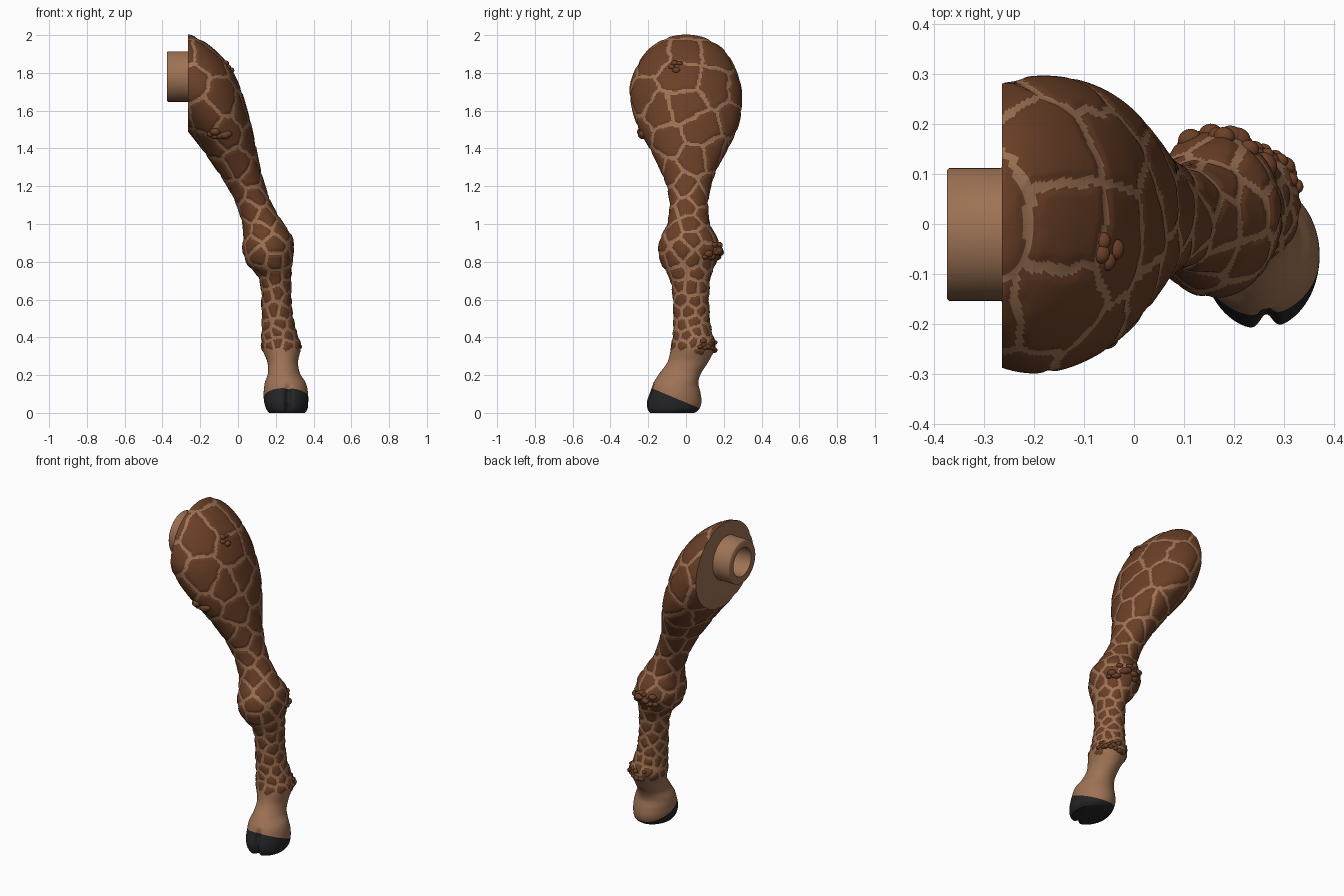
import bpy, bmesh, math, random
from mathutils import Vector, Matrix, noise, kdtree

if "Cube" in bpy.data.objects:
    bpy.data.objects.remove(bpy.data.objects["Cube"])

random.seed(4)
SEG = 176
CUT_X = -0.265


def material(name, rgb):
    m = bpy.data.materials.new(name)
    m.diffuse_color = (*rgb, 1)
    m.use_nodes = True
    m.node_tree.nodes["Principled BSDF"].inputs["Base Color"].default_value = m.diffuse_color
    return m


TAN = material("tan_hide", (0.34, 0.17, 0.09))
PATCH = material("brown_patch", (0.145, 0.05, 0.02))
HOOF = material("black_hoof", (0.018, 0.018, 0.02))


def finish(bm, name, mats, angle=40):
    me = bpy.data.meshes.new(name)
    bm.to_mesh(me)
    bm.free()
    ob = bpy.data.objects.new(name, me)
    bpy.context.collection.objects.link(ob)
    for m in mats:
        me.materials.append(m)
    bpy.ops.object.select_all(action='DESELECT')
    ob.select_set(True)
    bpy.context.view_layer.objects.active = ob
    bpy.ops.object.shade_smooth_by_angle(angle=math.radians(angle))
    return ob


# Leg outline: height, left x, right x, front y, back y
OUTLINE = [
    (0.00, 0.165, 0.355, -0.195, 0.045),
    (0.02, 0.150, 0.368, -0.208, 0.070),
    (0.06, 0.138, 0.372, -0.210, 0.082),
    (0.11, 0.136, 0.370, -0.192, 0.076),
    (0.16, 0.142, 0.358, -0.172, 0.065),
    (0.21, 0.158, 0.328, -0.140, 0.080),
    (0.27, 0.155, 0.318, -0.098, 0.118),
    (0.35, 0.125, 0.332, -0.078, 0.155),
    (0.42, 0.127, 0.312, -0.068, 0.138),
    (0.52, 0.127, 0.288, -0.065, 0.123),
    (0.64, 0.125, 0.280, -0.070, 0.121),
    (0.72, 0.108, 0.281, -0.088, 0.130),
    (0.79, 0.050, 0.285, -0.128, 0.155),
    (0.86, 0.027, 0.293, -0.145, 0.182),
    (0.93, 0.030, 0.285, -0.130, 0.160),
    (1.00, 0.025, 0.240, -0.098, 0.125),
    (1.10, -0.005, 0.180, -0.085, 0.114),
    (1.20, -0.055, 0.142, -0.100, 0.130),
    (1.30, -0.120, 0.115, -0.140, 0.166),
    (1.40, -0.190, 0.094, -0.190, 0.220),
    (1.50, -0.268, 0.073, -0.245, 0.268),
    (1.60, -0.345, 0.047, -0.280, 0.290),
    (1.72, -0.420, 0.010, -0.295, 0.290),
    (1.83, -0.440, -0.045, -0.260, 0.255),
    (1.91, -0.400, -0.115, -0.207, 0.207),
    (1.96, -0.360, -0.178, -0.145, 0.145),
    (1.99, -0.305, -0.232, -0.075, 0.075),
    (2.00, -0.268, -0.262, -0.003, 0.003)]


def smooth_rows(rows):
    """Catmull-Rom interpolation of the outline rows."""
    out = []
    for i in range(len(rows) - 1):
        q = [rows[min(max(i + k, 0), len(rows) - 1)] for k in (-1, 0, 1, 2)]
        n = max(3, round((q[2][0] - q[1][0]) / 0.006))
        for s in range(n):
            t = s / n
            out.append([0.5 * (2 * b + (c - a) * t + (2 * a - 5 * b + 4 * c - d) * t * t
                               + (3 * b - a - 3 * c + d) * t ** 3) for a, b, c, d in zip(*q)])
    return out + [list(rows[-1])]


RINGS = smooth_rows(OUTLINE)


def ring_point(row, th):
    z, l, r, f, b = row
    p = Vector(((l + r) / 2 + (r - l) / 2 * math.cos(th), (f + b) / 2 + (b - f) / 2 * math.sin(th), z))
    if z < 0.16 and math.sin(th) < 0:      # cleft between the toes
        p.y += 0.03 * math.exp(-((p.x - 0.265) / 0.017) ** 2) * min(1, (0.16 - z) / 0.06)
    return p


def surface(th, z):
    return ring_point(min(RINGS, key=lambda r: abs(r[0] - z)), th)


# Spotted leg
bm = bmesh.new()
loops = [[bm.verts.new(ring_point(r, 2 * math.pi * k / SEG)) for k in range(SEG)] for r in RINGS]
for a, b in zip(loops, loops[1:]):
    for k in range(SEG):
        j = (k + 1) % SEG
        bm.faces.new((a[k], a[j], b[j], b[k]))
bm.faces.new(loops[0][::-1])
bm.faces.new(loops[-1])


def spacing(z):
    table = [(0.2, 0.046), (0.45, 0.05), (0.72, 0.06), (0.9, 0.08), (1.25, 0.09), (1.55, 0.145), (2.1, 0.15)]
    for (z0, s0), (z1, s1) in zip(table, table[1:]):
        if z <= z1:
            return s0 + (s1 - s0) * max(0, (z - z0) / (z1 - z0))
    return table[-1][1]


# Scatter patch centres over the hide
seeds = []
for _ in range(5000):
    p = ring_point(random.choice(RINGS), random.uniform(0, 2 * math.pi))
    if p.z > 0.25 and p.x > CUT_X - 0.08 and all((p - q).length > spacing(p.z) for q in seeds):
        seeds.append(p)
tree = kdtree.KDTree(len(seeds))
for i, p in enumerate(seeds):
    tree.insert(p, i)
tree.balance()


def patch_depth(p):
    """Distance inside the nearest patch, negative in the gaps."""
    if p.z < 0.27:
        return -1
    s = spacing(p.z)
    q = p + noise.noise_vector(p * 22) * s * 0.08
    (a, _, d1), (b, _, d2) = tree.find_n(q, 2)
    if a.z < 0.325:
        return -1
    edge = (d2 * d2 - d1 * d1) / (2 * (a - b).length) - (0.0075 + 0.015 * s)
    return min(edge, (0.95 if p.z > 1 else 0.75) * s - d1)


# Raise the patches slightly
bm.normal_update()
moves = [(v, v.normal * 0.004 * min(1, max(0, patch_depth(v.co) / 0.012))) for v in bm.verts]
for v, m in moves:
    v.co += m

# Clean hoof line, and flat hip face
HOOF_P, HOOF_N = Vector((0.25, -0.18, 0.13)), Vector((0.0, 0.42, 1)).normalized()
bmesh.ops.bisect_plane(bm, geom=bm.verts[:] + bm.edges[:] + bm.faces[:], plane_co=HOOF_P, plane_no=HOOF_N)
bmesh.ops.bisect_plane(bm, geom=bm.verts[:] + bm.edges[:] + bm.faces[:], plane_co=(CUT_X, 0, 0),
                       plane_no=(-1, 0, 0), clear_outer=True)
cap = bmesh.ops.contextual_create(bm, geom=[e for e in bm.edges if e.is_boundary])["faces"]
bmesh.ops.recalc_face_normals(bm, faces=bm.faces[:])
for f in bm.faces:
    c = f.calc_center_median()
    if f in cap:
        f.material_index = 0
    elif (c - HOOF_P).dot(HOOF_N) < 0:
        f.material_index = 2
    elif patch_depth(c) > 0:
        f.material_index = 1
finish(bm, "spotted_leg", [TAN, PATCH, HOOF])


# Warts: angle, height, angle spread, height spread, count, size
bm = bmesh.new()
for th, z, dth, dz, n, size in [(-12, 1.83, 6, 0.02, 4, 0.021), (-95, 1.475, 18, 0.018, 7, 0.022),
                                (75, 0.855, 45, 0.035, 15, 0.020), (65, 0.355, 50, 0.03, 13, 0.015)]:
    for i in range(n):
        a = math.radians(th + dth * (2 * (i + 0.5) / n - 1))
        p = surface(a, z + random.uniform(-dz, dz))
        s = size * random.uniform(0.7, 1.15)
        mat = Matrix.Translation(p) @ Matrix.Rotation(a, 4, 'Z') @ Matrix.Diagonal((s, s * 1.15, s * 0.85, 1))
        bmesh.ops.create_icosphere(bm, subdivisions=3, radius=1, matrix=mat)
finish(bm, "warts", [PATCH])


# Hollow hip peg, turned about the x axis
profile = [(-0.255, 0.140), (-0.268, 0.133), (-0.371, 0.133), (-0.375, 0.129), (-0.375, 0.088),
           (-0.371, 0.085), (-0.27, 0.085), (-0.27, 0.0)]
bm = bmesh.new()
vs = [bm.verts.new((x, -0.021 + r, 1.78)) for x, r in profile]
es = [bm.edges.new(e) for e in zip(vs, vs[1:])]
bmesh.ops.spin(bm, geom=vs + es, cent=(0, -0.021, 1.78), axis=(1, 0, 0), angle=2 * math.pi, steps=64)
bmesh.ops.remove_doubles(bm, verts=bm.verts[:], dist=0.0001)
bmesh.ops.recalc_face_normals(bm, faces=bm.faces[:])
# Make sure the rim faces outwards
rim = min(bm.faces, key=lambda f: f.calc_center_median().x)
if rim.normal.x > 0:
    bmesh.ops.reverse_faces(bm, faces=bm.faces[:])
finish(bm, "hip_peg", [TAN], 50)
